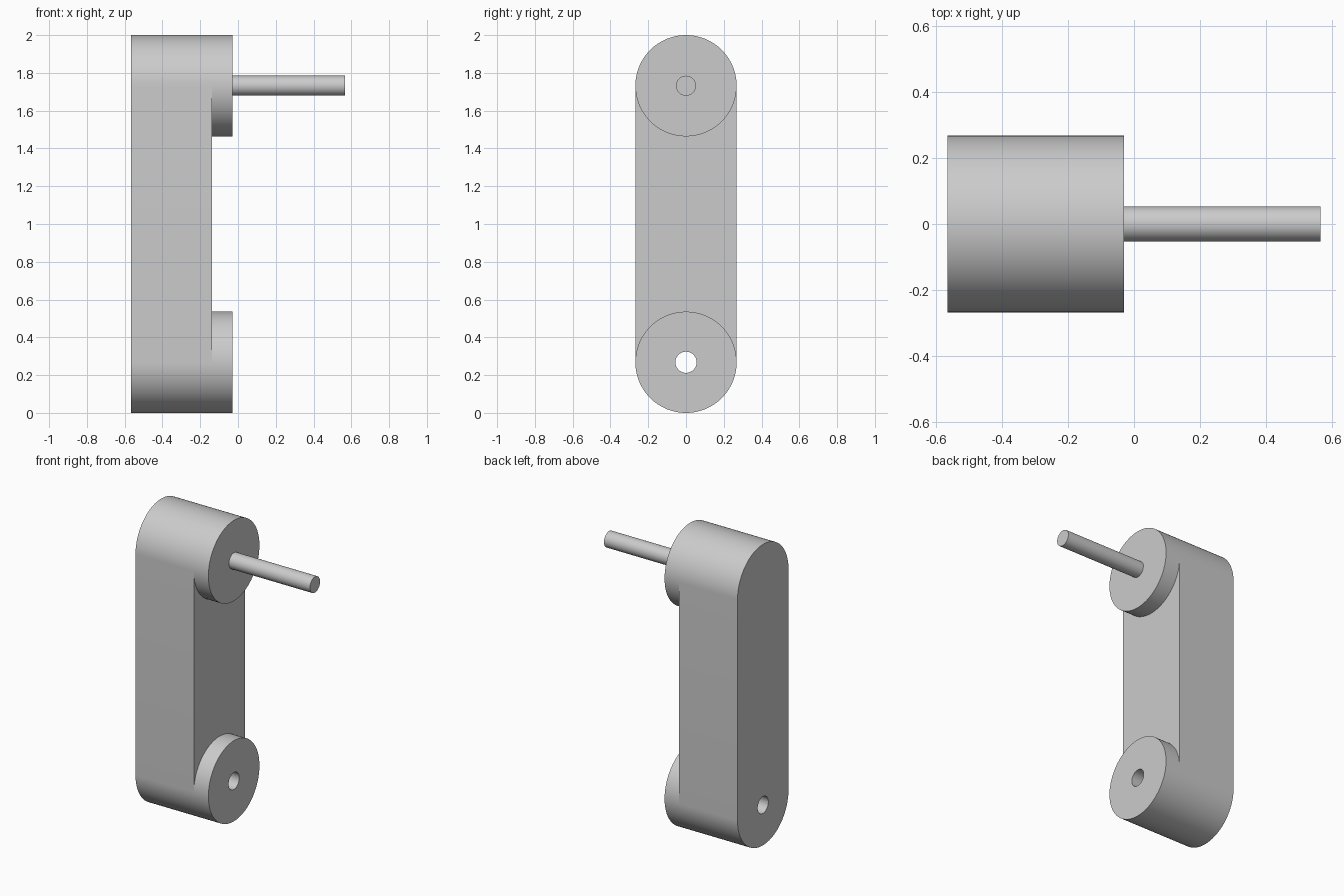
import bpy, bmesh, math
from mathutils import Matrix

cube = bpy.data.objects.get("Cube")
if cube:
    bpy.data.objects.remove(cube, do_unlink=True)

RADIUS, PIN_RADIUS, HOLE_RADIUS = 0.268, 0.053, 0.056
LOW, HIGH = RADIUS, 2 - RADIUS
BACK, FACE, BOSS_END, PIN_END = -0.566, -0.137, -0.03, 0.566
SEGMENTS = 96

grey = bpy.data.materials.new("plain grey")
grey.use_nodes = True
grey.diffuse_color = (0.6, 0.6, 0.6, 1)
grey.node_tree.nodes["Principled BSDF"].inputs["Base Color"].default_value = (0.6, 0.6, 0.6, 1)


def arc(z, radius, start, sweep, count):
    """Points (y, z) along an arc, both ends included."""
    angles = [start + sweep * i / count for i in range(count + 1)]
    return [(radius * math.cos(a), z + radius * math.sin(a)) for a in angles]


def circle(z, radius):
    return arc(z, radius, 0, 2 * math.pi, SEGMENTS)[:-1]


def extrude_x(name, outline, x0, x1):
    """Solid made by extruding a (y, z) outline along x."""
    bm = bmesh.new()
    face = bm.faces.new([bm.verts.new((x0, y, z)) for y, z in outline])
    grown = bmesh.ops.extrude_face_region(bm, geom=[face], use_keep_orig=True)
    verts = [v for v in grown["geom"] if isinstance(v, bmesh.types.BMVert)]
    bmesh.ops.translate(bm, verts=verts, vec=(x1 - x0, 0, 0))
    bmesh.ops.recalc_face_normals(bm, faces=bm.faces)
    mesh = bpy.data.meshes.new(name)
    bm.to_mesh(mesh)
    bm.free()
    mesh.materials.append(grey)
    obj = bpy.data.objects.new(name, mesh)
    bpy.context.collection.objects.link(obj)
    return obj


# Long arm with round ends
half = SEGMENTS // 2
slot = arc(HIGH, RADIUS, 0, math.pi, half) + arc(LOW, RADIUS, math.pi, math.pi, half)
arm = extrude_x("arm", slot, BACK, FACE)

# Raised round bosses and the pin
upper_boss = extrude_x("upper_boss", circle(HIGH, RADIUS), FACE, BOSS_END)
lower_boss = extrude_x("lower_boss", circle(LOW, RADIUS), FACE, BOSS_END)
pin = extrude_x("pin", circle(HIGH, PIN_RADIUS), BOSS_END, PIN_END)

# Hole through the lower end
cutter = extrude_x("hole_cutter", circle(LOW, HOLE_RADIUS), BACK - 0.1, BOSS_END + 0.1)
cutter.hide_render = True
for obj in (arm, lower_boss):
    cut = obj.modifiers.new("hole", "BOOLEAN")
    cut.operation, cut.solver, cut.object = "DIFFERENCE", "EXACT", cutter
    bpy.context.view_layer.objects.active = obj
    bpy.ops.object.modifier_apply(modifier=cut.name)
bpy.data.objects.remove(cutter, do_unlink=True)

# Smooth round sides, sharp rims
bpy.ops.object.select_all(action="DESELECT")
for obj in (arm, upper_boss, lower_boss, pin):
    obj.select_set(True)
bpy.context.view_layer.objects.active = arm
bpy.ops.object.shade_smooth_by_angle(angle=math.radians(30))
